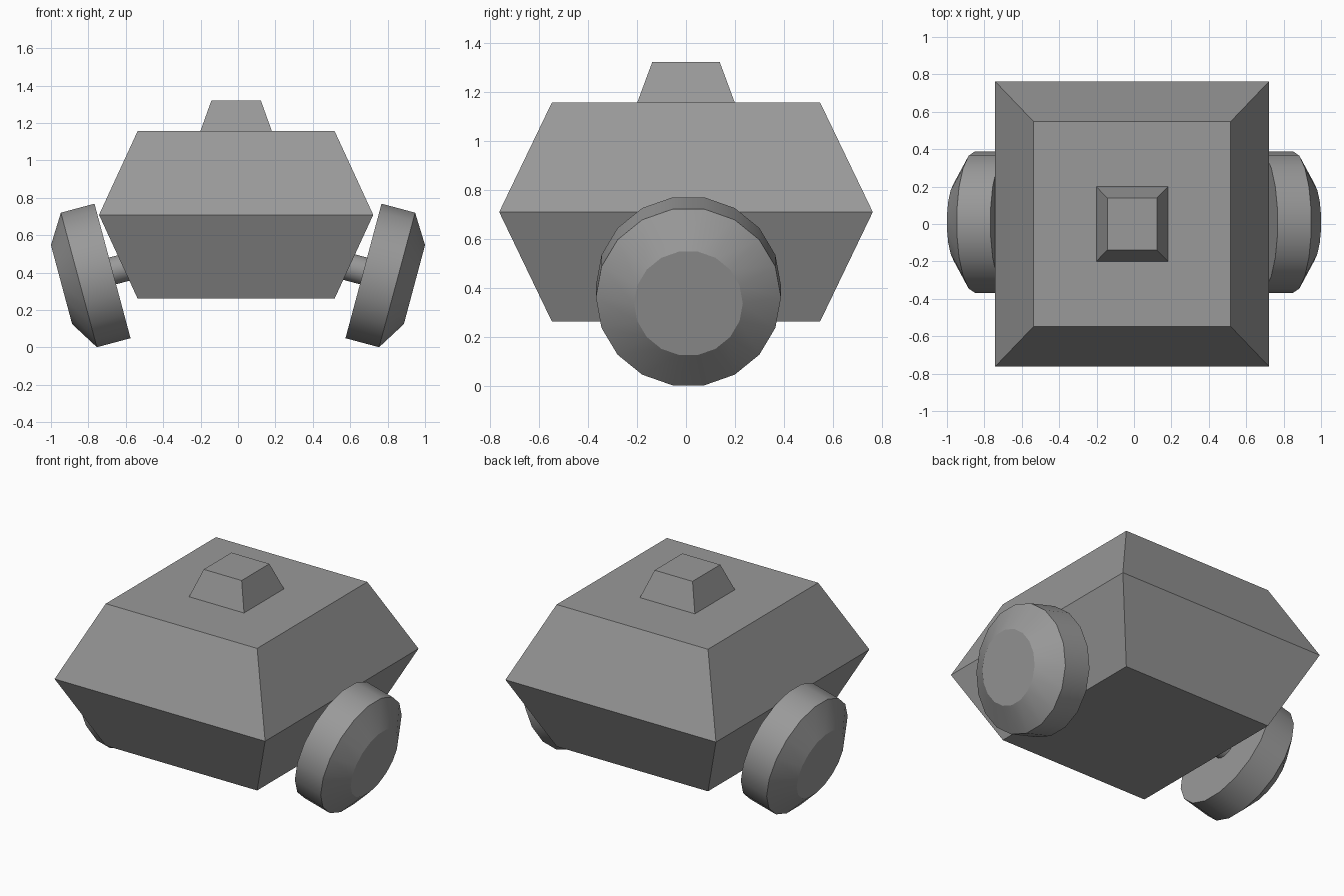
import bpy, bmesh
from math import cos, sin, pi, radians
from mathutils import Matrix, Vector

if "Cube" in bpy.data.objects:
    bpy.data.objects.remove(bpy.data.objects["Cube"])

# Dark grey for every part
grey = bpy.data.materials.new("dark_grey")
grey.diffuse_color = (0.32, 0.32, 0.32, 1)
grey.use_nodes = True
grey.node_tree.nodes["Principled BSDF"].inputs["Base Color"].default_value = grey.diffuse_color


def loft(name, rings, matrix=Matrix(), smooth=False):
    """Skin a stack of matching rings and cap both ends."""
    bm = bmesh.new()
    loops = [[bm.verts.new(p) for p in ring] for ring in rings]
    n = len(loops[0])
    for a, b in zip(loops, loops[1:]):
        for i in range(n):
            j = (i + 1) % n
            bm.faces.new((a[i], a[j], b[j], b[i]))
    bm.faces.new(loops[0][::-1])
    bm.faces.new(loops[-1])
    bmesh.ops.recalc_face_normals(bm, faces=bm.faces)
    mesh = bpy.data.meshes.new(name)
    bm.to_mesh(mesh)
    bm.free()
    mesh.materials.append(grey)
    obj = bpy.data.objects.new(name, mesh)
    bpy.context.collection.objects.link(obj)
    obj.matrix_world = matrix
    if smooth:
        bpy.ops.object.select_all(action='DESELECT')
        obj.select_set(True)
        bpy.context.view_layer.objects.active = obj
        bpy.ops.object.shade_smooth_by_angle(angle=radians(30))
    return obj


def rect(hx, hy, z, cx=-0.01):
    return [(cx + sx * hx, sy * hy, z)
            for sx, sy in ((-1, -1), (1, -1), (1, 1), (-1, 1))]


def circle(r, z, n=18):
    return [(r * cos(2 * pi * (i + 0.5) / n), r * sin(2 * pi * (i + 0.5) / n), z)
            for i in range(n)]


# Hull: widest at the middle, tapering up and down
loft("hull", [rect(0.527, 0.548, 0.262), rect(0.733, 0.763, 0.709),
              rect(0.527, 0.548, 1.156)])

# Small hatch on the roof
loft("roof_hatch", [rect(0.192, 0.2, 1.154), rect(0.132, 0.138, 1.321)])

# Wheels and axles, tilted 15 degrees outward-down on both sides
for side, s in (("right", 1), ("left", -1)):
    m = (Matrix.Translation(Vector((s * 0.671, 0.01, 0.409)))
         @ Matrix.Rotation(s * radians(105), 4, 'Y'))
    loft(side + "_wheel", [circle(0.378, 0), circle(0.378, 0.186),
                           circle(0.222, 0.282)], m, True)
    loft(side + "_axle", [circle(0.075, -0.2), circle(0.075, 0.02)], m, True)
